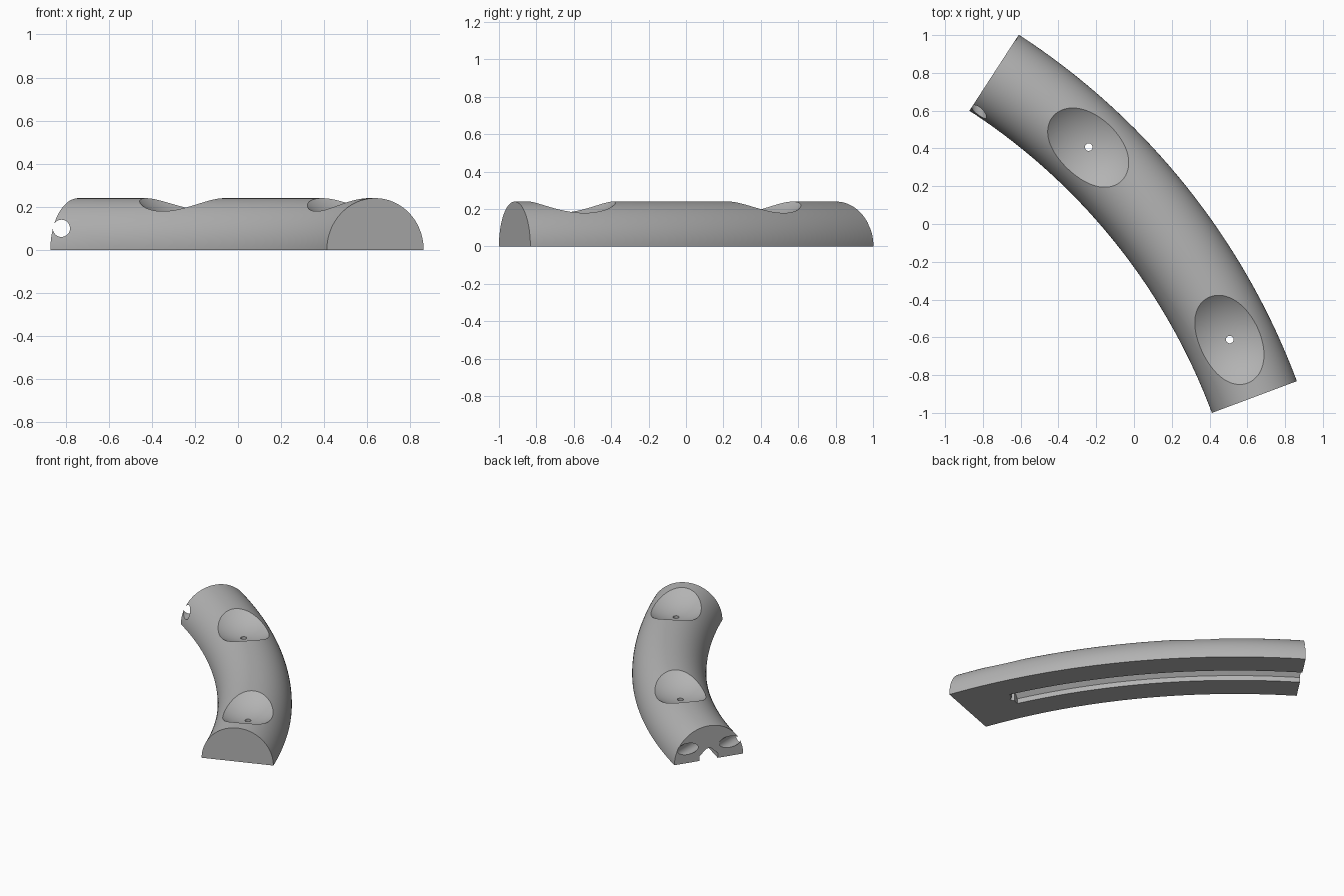
import bpy, bmesh, math
from mathutils import Vector

cube = bpy.data.objects.get("Cube")
if cube:
    bpy.data.objects.remove(cube, do_unlink=True)

ARC_X, ARC_Y, ARC_R = -2.655, -2.147, 3.515   # centre line of the bend
START, END = 20.5, 57.0                       # degrees
RADIUS = 0.24

grey = bpy.data.materials.new("grey plastic")
grey.use_nodes = True
grey.diffuse_color = (0.45, 0.45, 0.45, 1)
grey.node_tree.nodes["Principled BSDF"].inputs["Base Color"].default_value = grey.diffuse_color


def on_arc(deg, offset=0.0, z=0.0):
    a = math.radians(deg)
    r = ARC_R + offset
    return Vector((ARC_X + r * math.cos(a), ARC_Y + r * math.sin(a), z))


def finish(name, bm):
    bmesh.ops.recalc_face_normals(bm, faces=bm.faces)
    mesh = bpy.data.meshes.new(name)
    bm.to_mesh(mesh)
    bm.free()
    mesh.materials.append(grey)
    obj = bpy.data.objects.new(name, mesh)
    bpy.context.collection.objects.link(obj)
    return obj


def sweep(name, profile, start, end, steps):
    """Sweep a closed (offset, z) profile along the bend."""
    bm = bmesh.new()
    rings = [[bm.verts.new(on_arc(start + (end - start) * i / steps, o, z))
              for o, z in profile] for i in range(steps + 1)]
    n = len(profile)
    for a, b in zip(rings, rings[1:]):
        for j in range(n):
            k = (j + 1) % n
            bm.faces.new((a[j], a[k], b[k], b[j]))
    bm.faces.new(rings[0])
    bm.faces.new(rings[-1])
    return finish(name, bm)


def rod(name, start, end, radius):
    """Round cutter between two points."""
    bm = bmesh.new()
    axis = end - start
    bmesh.ops.create_cone(bm, cap_ends=True, segments=32, radius1=radius,
                          radius2=radius, depth=axis.length)
    obj = finish(name, bm)
    obj.rotation_mode = 'QUATERNION'
    obj.rotation_quaternion = Vector((0, 0, 1)).rotation_difference(axis)
    obj.location = (start + end) / 2
    return obj


# Half-round curved body
arch = [(RADIUS * math.cos(math.pi * i / 48), RADIUS * math.sin(math.pi * i / 48))
        for i in range(49)]
body = sweep("curved_body", arch, START, END, 48)

# Cable groove under the body, open at the back end
groove = [(-0.063, -0.05), (-0.063, 0.035), (-0.015, 0.08),
          (0.015, 0.08), (0.063, 0.035), (0.063, -0.05)]
cutters = [sweep("groove_cutter", groove, 25.9, 58.0, 40)]

# Scooped hollows, each with a small hole down to the groove
for i, deg in enumerate((25.9, 46.6)):
    bm = bmesh.new()
    bmesh.ops.create_uvsphere(bm, u_segments=96, v_segments=64, radius=0.369)
    scoop = finish(f"scoop_cutter_{i}", bm)
    scoop.location = on_arc(deg, 0, 0.512)
    cutters.append(scoop)
    cutters.append(rod(f"hole_cutter_{i}", on_arc(deg, 0, -0.1), on_arc(deg, 0, 0.3), 0.02))

# Pin holes in the back end
for i, x in enumerate((-0.82, -0.66)):
    cutters.append(rod(f"pin_cutter_{i}", Vector((x, 0.53, 0.1)), Vector((x, 1.15, 0.1)), 0.04))

# Cut the body, then discard the cutters
bpy.context.view_layer.objects.active = body
for cutter in cutters:
    cutter.hide_render = True
    mod = body.modifiers.new(cutter.name, 'BOOLEAN')
    mod.operation = 'DIFFERENCE'
    mod.solver = 'EXACT'
    mod.object = cutter
bpy.context.view_layer.update()
for mod in list(body.modifiers):
    bpy.ops.object.modifier_apply(modifier=mod.name)
for cutter in cutters:
    bpy.data.objects.remove(cutter, do_unlink=True)

bpy.ops.object.select_all(action='DESELECT')
body.select_set(True)
bpy.ops.object.shade_smooth_by_angle(angle=math.radians(25))
